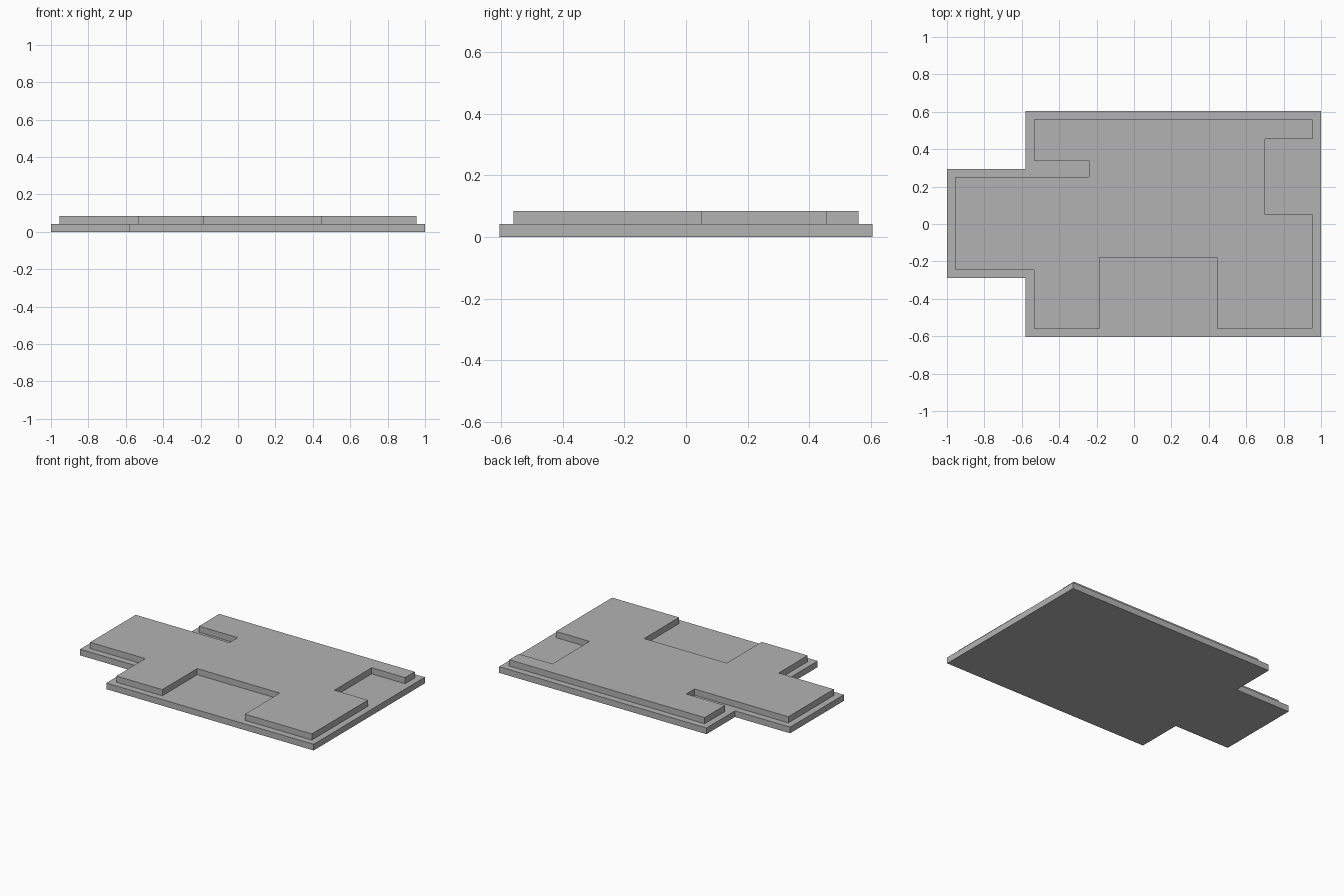
import bpy
import bmesh

cube = bpy.data.objects.get("Cube")
if cube:
    bpy.data.objects.remove(cube, do_unlink=True)

grey = bpy.data.materials.new("mid_grey")
grey.use_nodes = True
colour = (0.45, 0.45, 0.45, 1)
grey.diffuse_color = colour
grey.node_tree.nodes["Principled BSDF"].inputs["Base Color"].default_value = colour


def slab(name, outline, bottom, top):
    """Extrude a counter-clockwise floor outline into a closed slab."""
    bm = bmesh.new()
    floor = bm.faces.new([bm.verts.new((x, y, bottom)) for x, y in outline])
    raised = bmesh.ops.extrude_face_region(bm, geom=[floor], use_keep_orig=True)
    verts = [v for v in raised["geom"] if isinstance(v, bmesh.types.BMVert)]
    bmesh.ops.translate(bm, verts=verts, vec=(0, 0, top - bottom))
    bmesh.ops.recalc_face_normals(bm, faces=bm.faces)
    mesh = bpy.data.meshes.new(name)
    bm.to_mesh(mesh)
    bm.free()
    mesh.materials.append(grey)
    obj = bpy.data.objects.new(name, mesh)
    bpy.context.collection.objects.link(obj)
    return obj


step = 0.0425

# Lower slab: rectangle with a wing on the right side
slab("base_slab", [
    (-1, -0.29), (-0.58, -0.29), (-0.58, -0.605), (1, -0.605),
    (1, 0.605), (-0.58, 0.605), (-0.58, 0.295), (-1, 0.295),
], 0, step)

# Upper slab: inset outline with front, left and back notches
slab("upper_slab", [
    (-0.955, -0.245), (-0.535, -0.245), (-0.535, -0.56), (-0.185, -0.56),
    (-0.185, -0.18), (0.445, -0.18), (0.445, -0.56), (0.955, -0.56),
    (0.955, 0.05), (0.7, 0.05), (0.7, 0.455), (0.955, 0.455),
    (0.955, 0.56), (-0.535, 0.56), (-0.535, 0.34), (-0.24, 0.34),
    (-0.24, 0.25), (-0.955, 0.25),
], step, 2 * step)
